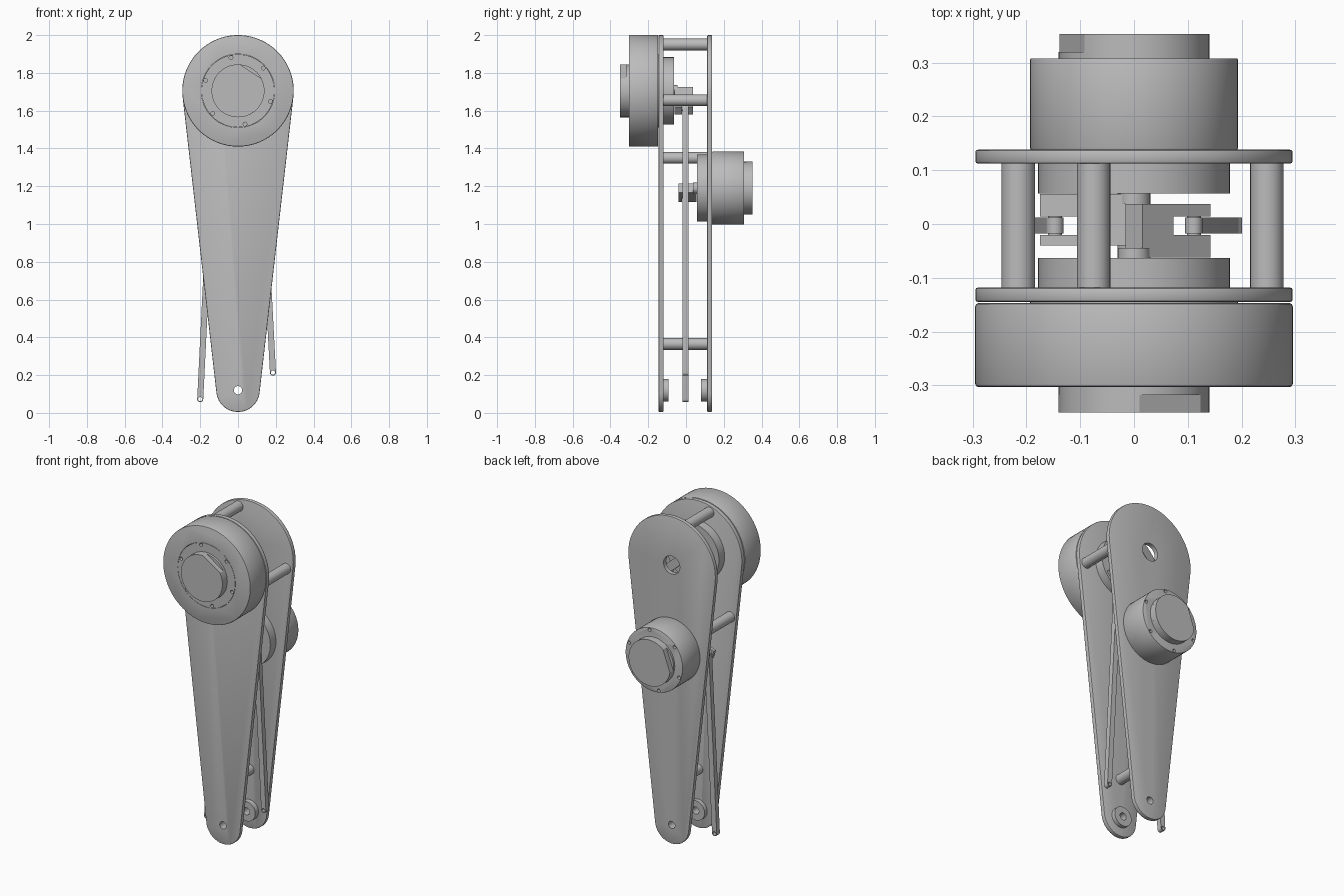
import bpy, bmesh, math
from math import cos, sin, pi, radians

if "Cube" in bpy.data.objects:
    bpy.data.objects.remove(bpy.data.objects["Cube"])

grey = bpy.data.materials.new("plain grey")
grey.use_nodes = True
COLOUR = (0.5, 0.5, 0.5, 1)
grey.diffuse_color = COLOUR
grey.node_tree.nodes["Principled BSDF"].inputs["Base Color"].default_value = COLOUR


# ---- profiles in the x-z plane ----
def arc(x, z, r, a0, a1, n):
    return [(x + r * cos(a0 + (a1 - a0) * i / n), z + r * sin(a0 + (a1 - a0) * i / n))
            for i in range(n + 1)]


def circle(x, z, r, n=64):
    return arc(x, z, r, 0, 2 * pi, n)[:-1]


def capsule(x0, z0, r0, x1, z1, r1, n=32):
    """Outline around two circles joined by their tangents."""
    a = math.atan2(z1 - z0, x1 - x0)
    f = math.acos((r0 - r1) / math.hypot(x1 - x0, z1 - z0))
    return arc(x1, z1, r1, a - f, a + f, n) + arc(x0, z0, r0, a + f, a + 2 * pi - f, n)


def bar(x, z, angle, s0, s1, h):
    """Rectangle running from s0 to s1 along a direction."""
    c, s = cos(angle), sin(angle)
    return [(x + u * c - v * s, z + u * s + v * c)
            for u, v in ((s0, -h), (s1, -h), (s1, h), (s0, h))]


# ---- solids ----
def prism(name, pts, y0, y1, bevel=0.0, holes=()):
    """Extrude a profile along y; holes are (profile, y0, y1)."""
    bm = bmesh.new()
    face = bm.faces.new([bm.verts.new((x, y0, z)) for x, z in pts])
    new = bmesh.ops.extrude_face_region(bm, geom=[face])["geom"]
    bmesh.ops.translate(bm, verts=[g for g in new if isinstance(g, bmesh.types.BMVert)],
                        vec=(0, y1 - y0, 0))
    bmesh.ops.recalc_face_normals(bm, faces=bm.faces)
    if bevel:
        rims = [e for e in bm.edges if abs(e.verts[0].co.y - e.verts[1].co.y) < 1e-6]
        bmesh.ops.bevel(bm, geom=rims, offset=bevel, segments=2, profile=0.5, affect='EDGES')
    mesh = bpy.data.meshes.new(name)
    bm.to_mesh(mesh)
    bm.free()
    mesh.materials.append(grey)
    ob = bpy.data.objects.new(name, mesh)
    bpy.context.collection.objects.link(ob)
    bpy.ops.object.select_all(action='DESELECT')
    for hole in holes:
        cutter = prism("cutter", *hole)
        bpy.ops.object.select_all(action='DESELECT')
        bpy.context.view_layer.objects.active = ob
        ob.select_set(True)
        mod = ob.modifiers.new("cut", 'BOOLEAN')
        mod.solver = 'EXACT'
        mod.object = cutter
        bpy.ops.object.modifier_apply(modifier=mod.name)
        bpy.data.objects.remove(cutter)
    bpy.context.view_layer.objects.active = ob
    ob.select_set(True)
    bpy.ops.object.shade_smooth_by_angle(angle=radians(30))
    return ob


def bolt_holes(z, first, y0, y1):
    return [(circle(0.18 * cos(a), z + 0.18 * sin(a), 0.01, 16), y0, y1)
            for a in (radians(first + 60 * i) for i in range(6))]


def flat_cap(name, z, r, middle, y0, y1):
    """Disc with one flat facet cut on its rim."""
    m, half = radians(middle), radians(29)
    prism(name, arc(0, z, r, m + half, m + 2 * pi - half, 56), y0, y1)


UPPER, LOWER, FOOT = 1.705, 1.19, 0.12

# Side plates
outline = capsule(0, UPPER, 0.295, 0, FOOT, 0.115)
foot_hole = circle(0, FOOT, 0.022, 32)
prism("front_plate", outline, -0.145, -0.118, 0.005, [(foot_hole, -0.2, 0)])
prism("back_plate", outline, 0.112, 0.138, 0.005,
      [(foot_hole, 0, 0.2), (circle(0, UPPER, 0.055, 32), 0, 0.2)])

# Foot bosses
for name, y0, y1 in (("front_boss", -0.118, -0.093), ("back_boss", 0.08, 0.112)):
    prism(name, circle(0, FOOT, 0.06), y0, y1, 0, [(foot_hole, -0.2, 0.2)])

# Standoffs between the plates
for i, (x, z) in enumerate(((-0.075, 1.95), (0.247, 1.655), (-0.215, 1.35), (0, 0.365))):
    prism("standoff_%d" % (i + 1), circle(x, z, 0.031, 32), -0.118, 0.112)

# Upper motor on the front
prism("upper_motor_ring", circle(0, UPPER, 0.295, 96), -0.303, -0.147, 0.006,
      [(circle(0, UPPER, 0.1945), -0.4, 0)])
prism("upper_motor_core", circle(0, UPPER, 0.193), -0.303, -0.145, 0,
      bolt_holes(UPPER, 42, -0.4, -0.28))
prism("upper_motor_cap_base", circle(0, UPPER, 0.14), -0.318, -0.303)
flat_cap("upper_motor_cap", UPPER, 0.14, 57, -0.35, -0.318)
prism("upper_motor_flange", circle(0, UPPER, 0.178), -0.118, -0.063)
prism("upper_motor_shaft", circle(0, UPPER, 0.03, 32), -0.063, -0.045)

# Lower motor on the back
prism("lower_motor_body", circle(0, LOWER, 0.193), 0.138, 0.308, 0.003,
      bolt_holes(LOWER, 20, 0.285, 0.4))
prism("lower_motor_cap_base", circle(0, LOWER, 0.14), 0.308, 0.32)
flat_cap("lower_motor_cap", LOWER, 0.14, 160, 0.32, 0.353)
prism("lower_motor_flange", circle(0, LOWER, 0.178), 0.057, 0.112)
prism("lower_motor_shaft", circle(0, LOWER, 0.03, 32), 0.037, 0.057)


# Forked cranks, each with a pin and a push rod
def linkage(side, z, angle, length, slot, pin, y0, y1, foot_x, foot_z):
    a = radians(angle)
    prism(side + "_crank", bar(0, z, a, 0, length, 0.025), y0, y1, 0,
          [(bar(0, z, a, slot, length + 0.1, 0.1), -0.02, 0.014)])
    px, pz = pin * cos(a), z + pin * sin(a)
    prism(side + "_pin", circle(px, pz, 0.013, 24), y0 + 0.002, y1 - 0.002)
    prism(side + "_rod", capsule(px, pz, 0.016, foot_x, foot_z, 0.016, 12), -0.018, 0.012, 0,
          [(circle(foot_x, foot_z, 0.011, 24), -0.1, 0.1)])


linkage("left", UPPER, -40, 0.165, 0.075, 0.145, -0.062, 0.037, 0.185, 0.213)
linkage("right", LOWER, 196, 0.175, 0.1, 0.153, -0.04, 0.056, -0.2, 0.073)
